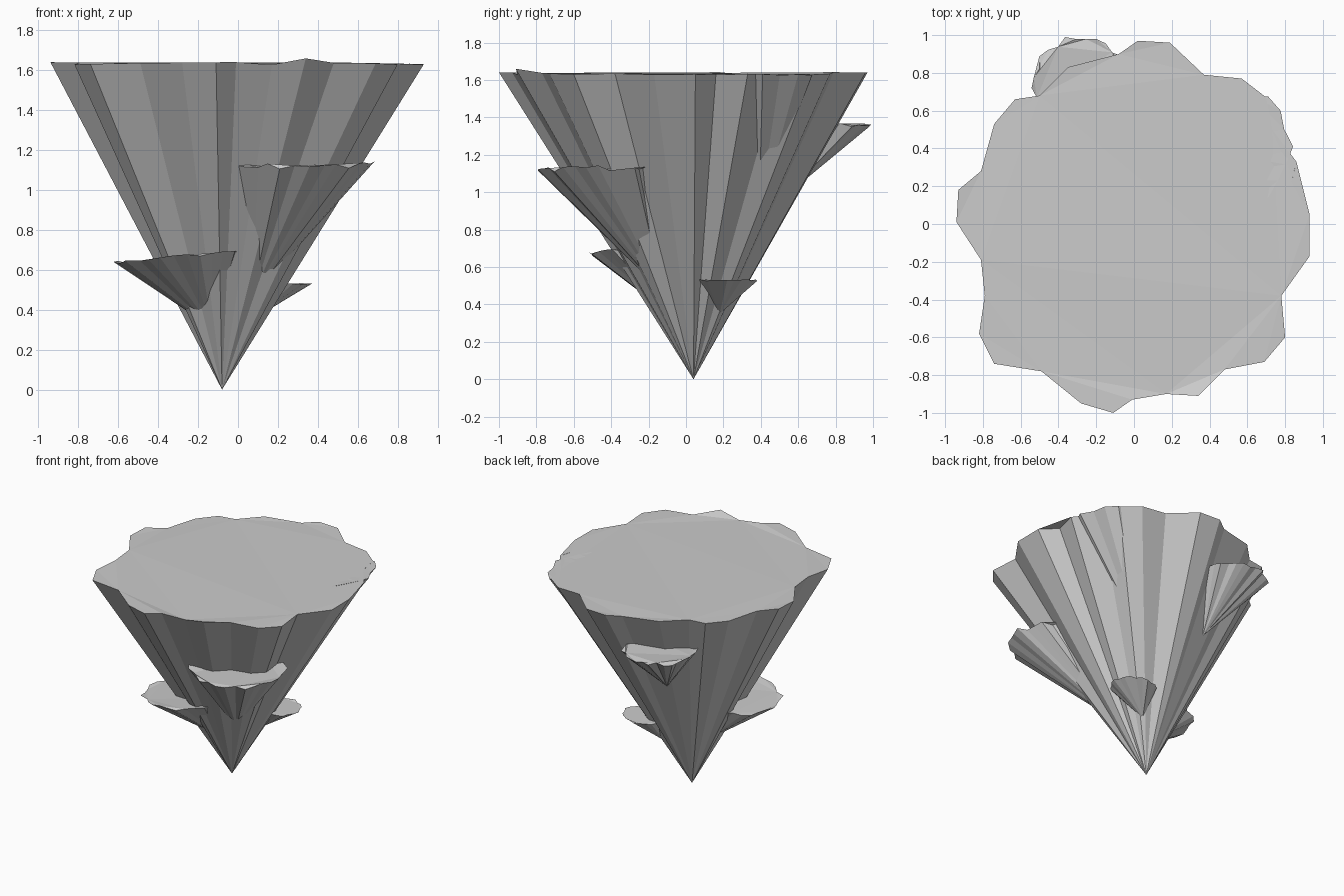
import bpy, bmesh, math, random

if "Cube" in bpy.data.objects:
    bpy.data.objects.remove(bpy.data.objects["Cube"])
random.seed(4)


def funnel(name, tip, rim):
    """Pleated cone from a tip up to a closed irregular rim."""
    bm = bmesh.new()
    t = bm.verts.new(tip)
    ring = [bm.verts.new(p) for p in rim]
    for i in range(len(ring)):
        bm.faces.new((t, ring[(i + 1) % len(ring)], ring[i]))
    cap = bm.faces.new(ring)
    bmesh.ops.triangulate(bm, faces=[cap])
    bmesh.ops.recalc_face_normals(bm, faces=bm.faces)
    me = bpy.data.meshes.new(name)
    bm.to_mesh(me)
    bm.free()
    ob = bpy.data.objects.new(name, me)
    bpy.context.collection.objects.link(ob)
    return ob


def wavy_rim(cx, cy, z, rx, ry, n=30, lobes=10, wave=0.05, lift=0.01):
    """Rim ring with regular lobes and a little seeded unevenness."""
    pts = []
    for i in range(n):
        a = 2 * math.pi * i / n
        k = 1 - wave + wave * math.cos(lobes * a + 0.6) + random.uniform(-0.03, 0.03)
        pts.append((cx + rx * k * math.cos(a), cy + ry * k * math.sin(a),
                    z + random.uniform(-lift, lift)))
    return pts


# Main cap: outline of the top, counter-clockwise, with pleats down to the foot
outline = [
    (.93, .05), (.82, .16), (.86, .33), (.73, .50), (.70, .67), (.57, .77),
    (.37, .79), (.19, .96), (.02, .97), (-.08, .90), (-.35, .83), (-.50, .68),
    (-.63, .66), (-.74, .53), (-.81, .28), (-.93, .18), (-.94, .01),
    (-.81, -.19), (-.79, -.38), (-.82, -.58), (-.74, -.74), (-.49, -.78),
    (-.28, -.95), (-.11, -1.0), (-.01, -.93), (.17, -.90), (.34, -.91),
    (.48, -.77), (.69, -.73), (.80, -.60), (.78, -.38), (.93, -.17)]
main_rim = [(x, y, 1.635 + random.uniform(-.008, .008)) for x, y in outline]
main_rim[26] = (.34, -.91, 1.66)
funnel("main_cap", (-.08, .04, 0), main_rim)

# Bracket caps growing from the side
funnel("front_left_bracket", (-.13, -.04, .31),
       [(x, y, z + .08 * (x + .3)) for x, y, z in
        wavy_rim(-.29, -.20, .665, .34, .33)])
funnel("front_right_bracket", (.07, -.12, .46),
       [(x, y, z + .03 * (y + .45)) for x, y, z in
        wavy_rim(.32, -.47, 1.13, .37, .33, lift=.015)])
funnel("right_bracket", (.07, .18, .35),
       wavy_rim(.19, .22, .53, .18, .16, n=24, lobes=8, lift=.005))
funnel("back_left_bracket", (-.20, .52, .97),
       wavy_rim(-.28, .72, 1.36, .27, .28, lift=.012))

# Pleat merged into the main cap on the back right
funnel("back_right_pleat", (.28, .39, .88),
       wavy_rim(.53, .41, 1.63, .31, .33, n=20, lobes=7, lift=.004))
